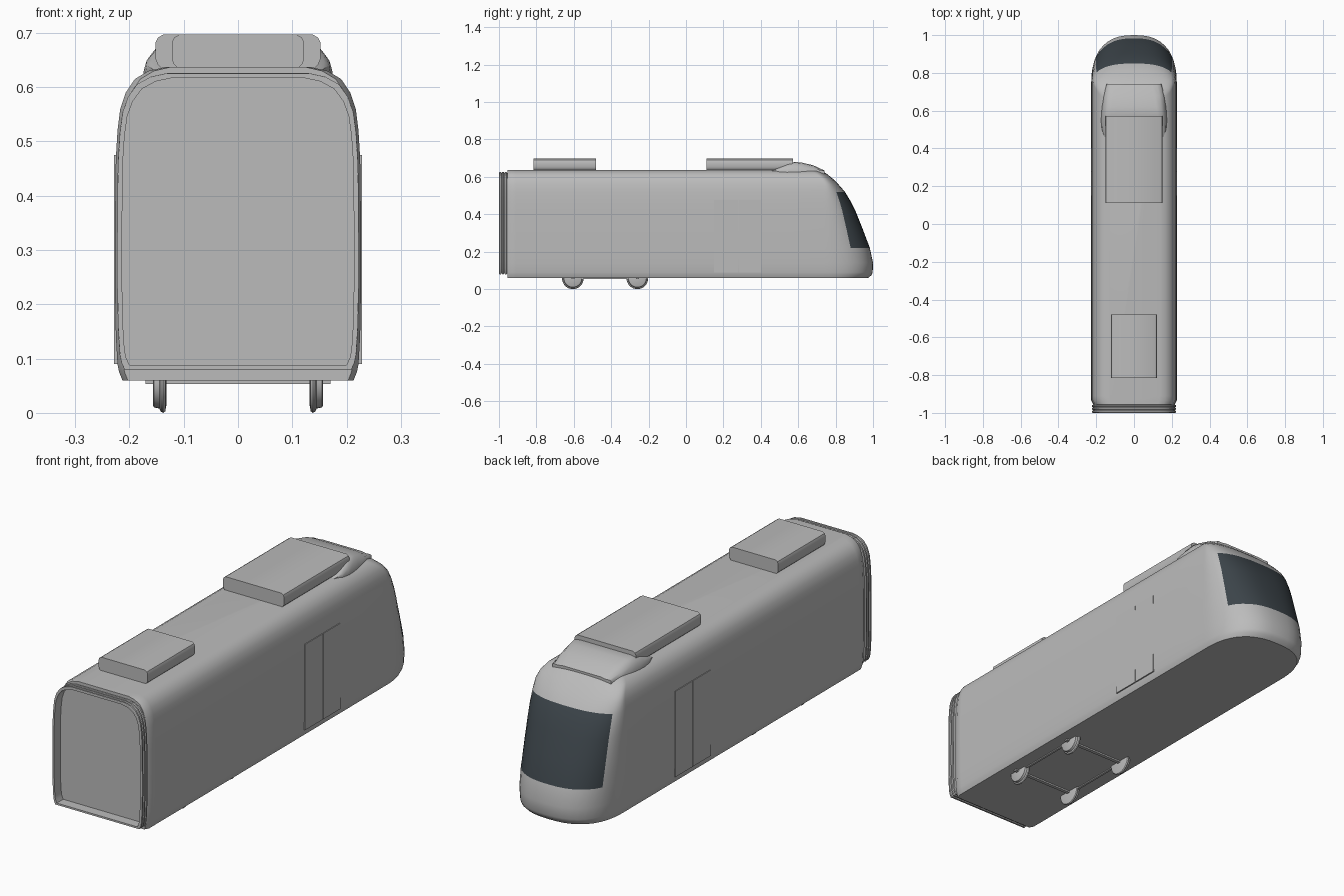
import bpy, bmesh, math

cube = bpy.data.objects.get("Cube")
if cube:
    bpy.data.objects.remove(cube, do_unlink=True)


def material(name, color):
    m = bpy.data.materials.new(name)
    m.use_nodes = True
    m.diffuse_color = color
    m.node_tree.nodes["Principled BSDF"].inputs["Base Color"].default_value = color
    return m


GREY = material("body_grey", (0.50, 0.50, 0.50, 1))
GLASS = material("dark_glass", (0.045, 0.058, 0.068, 1))


def loft(name, rings, caps=True, closed=False, glass=None, angle=32):
    """Skin closed rings of points in order; optionally cap or close the loop."""
    bm = bmesh.new()
    loops = [[bm.verts.new(p) for p in ring] for ring in rings]
    pairs = list(zip(loops, loops[1:]))
    if closed:
        pairs.append((loops[-1], loops[0]))
    for a, b in pairs:
        for i in range(len(a)):
            j = (i + 1) % len(a)
            bm.faces.new((a[i], a[j], b[j], b[i]))
    if caps:
        bm.faces.new(loops[0])
        bm.faces.new(loops[-1])
    bmesh.ops.recalc_face_normals(bm, faces=bm.faces)
    if glass:
        for f in bm.faces:
            f.material_index = int(glass(f.calc_center_median()))
    me = bpy.data.meshes.new(name)
    bm.to_mesh(me)
    bm.free()
    me.materials.append(GREY)
    if glass:
        me.materials.append(GLASS)
    ob = bpy.data.objects.new(name, me)
    bpy.context.collection.objects.link(ob)
    bpy.ops.object.select_all(action="DESELECT")
    ob.select_set(True)
    bpy.context.view_layer.objects.active = ob
    bpy.ops.object.shade_smooth_by_angle(angle=math.radians(angle))
    return ob


def mirrored(half):
    """Close a half outline (first coordinate positive) by mirroring it."""
    return half + [(-p[0], *p[1:]) for p in reversed(half) if p[0] > 1e-6]


def box(name, x0, x1, y0, y1, z0, z1):
    ring = [(x0, z0), (x1, z0), (x1, z1), (x0, z1)]
    return loft(name, [[(x, y, z) for x, z in ring] for y in (y0, y1)])


# Body shell: height, half width, nose reach
LEVELS = [(.06, .213, .975), (.075, .219, .992), (.09, .222, .998), (.14, .225, 1.0),
          (.22, .2265, .983), (.32, .2265, .945), (.42, .226, .905), (.47, .225, .88),
          (.52, .222, .85), (.56, .217, .815), (.59, .207, .785), (.615, .19, .755),
          (.63, .165, .73), (.637, .135, .71)]
EDGE = 0.527  # sweep angle of the windscreen's side edge
SWEEP = [0, .06, .15, .27, .4, EDGE, .68, .84, 1.0, 1.16, 1.3, 1.44]


def plan(z, w, reach):
    base = min(.74, reach - .06)
    half = [(w - .01, -.955, z), (w, -.935, z), (w, -.91, z), (w, .55, z)]
    half += [(w * math.cos(t) ** .8, base + (reach - base) * math.sin(t) ** .8, z)
             for t in SWEEP]
    return mirrored(half + [(0, reach, z)])


def is_windscreen(c):
    return .22 < c.z < .52 and c.y > .75 and abs(c.x) < .2265 * math.cos(EDGE) ** .8


loft("body", [plan(*level) for level in LEVELS], glass=is_windscreen)


# Gangway bellows: ribbed open tube at the coupling end
def section(y, d):
    k = (.555 - 2 * d) / .577
    return mirrored([(w - d, y, .075 + d + (z - .06) * k) for z, w, _ in LEVELS])


ribs = [(-.95, .009)]
for i in range(3):
    y = -.957 - i * .015
    ribs += [(y, .009), (y - .003, .004), (y - .010, .004), (y - .013, .009)]
loft("gangway_bellows", [section(y, d) for y, d in ribs + [(-1, .005), (-1, .013), (-.95, .013)]],
     caps=False, closed=True, angle=25)


# Roof equipment boxes with softened long edges
def roof_unit(name, w, y0, y1):
    half = [(w - .014, .632), (w - .004, .642), (w, .652), (w, .682),
            (w - .004, .691), (w - .014, .697)]
    loft(name, [[(x, y, z) for x, z in mirrored(half)] for y in (y0, y1)])


roof_unit("front_roof_unit", .152, .11, .573)
roof_unit("rear_roof_unit", .122, -.815, -.48)

# Fairing that blends the roof unit into the nose: y, base, shoulder, height
FAIRING = [(.46, .155, .15, .637), (.50, .170, .158, .652), (.54, .174, .155, .668),
           (.58, .173, .148, .680), (.62, .169, .143, .676), (.68, .160, .135, .662),
           (.74, .145, .12, .634)]
loft("roof_fairing", [[(x, y, z) for x, z in mirrored(
    [(b, .615), (b, .629), ((b + s) / 2 + .004, (.629 + h) / 2), (s, h - .004), (s - .025, h)])]
    for y, b, s, h in FAIRING], angle=45)

# Doors, wheels and bogie
for side, word in ((1, "left"), (-1, "right")):
    for y0, y1, leaf in ((.15, .277, "rear"), (.281, .40, "front")):
        x0, x1 = sorted((side * .219, side * .228))
        box(f"{word}_{leaf}_door_leaf", x0, x1, y0, y1, .09, .475)
    x0, x1 = sorted((side * .140, side * .150))
    box(f"{word}_bogie_beam", x0, x1, -.605, -.26, .055, .065)
    for yc, end in ((-.605, "rear"), (-.26, "front")):
        wheel = [(.132, .044), (.134, .055), (.138, .058), (.142, .056),
                 (.145, .050), (.155, .048), (.157, .044)]
        rings = [[(side * x, yc + r * math.cos(i * math.tau / 32),
                   .058 + r * math.sin(i * math.tau / 32)) for i in range(32)]
                 for x, r in wheel]
        loft(f"{word}_{end}_wheel", rings)

for yc, end in ((-.605, "rear"), (-.26, "front")):
    box(f"{end}_axle", -.17, .17, yc - .008, yc + .008, .053, .066)
